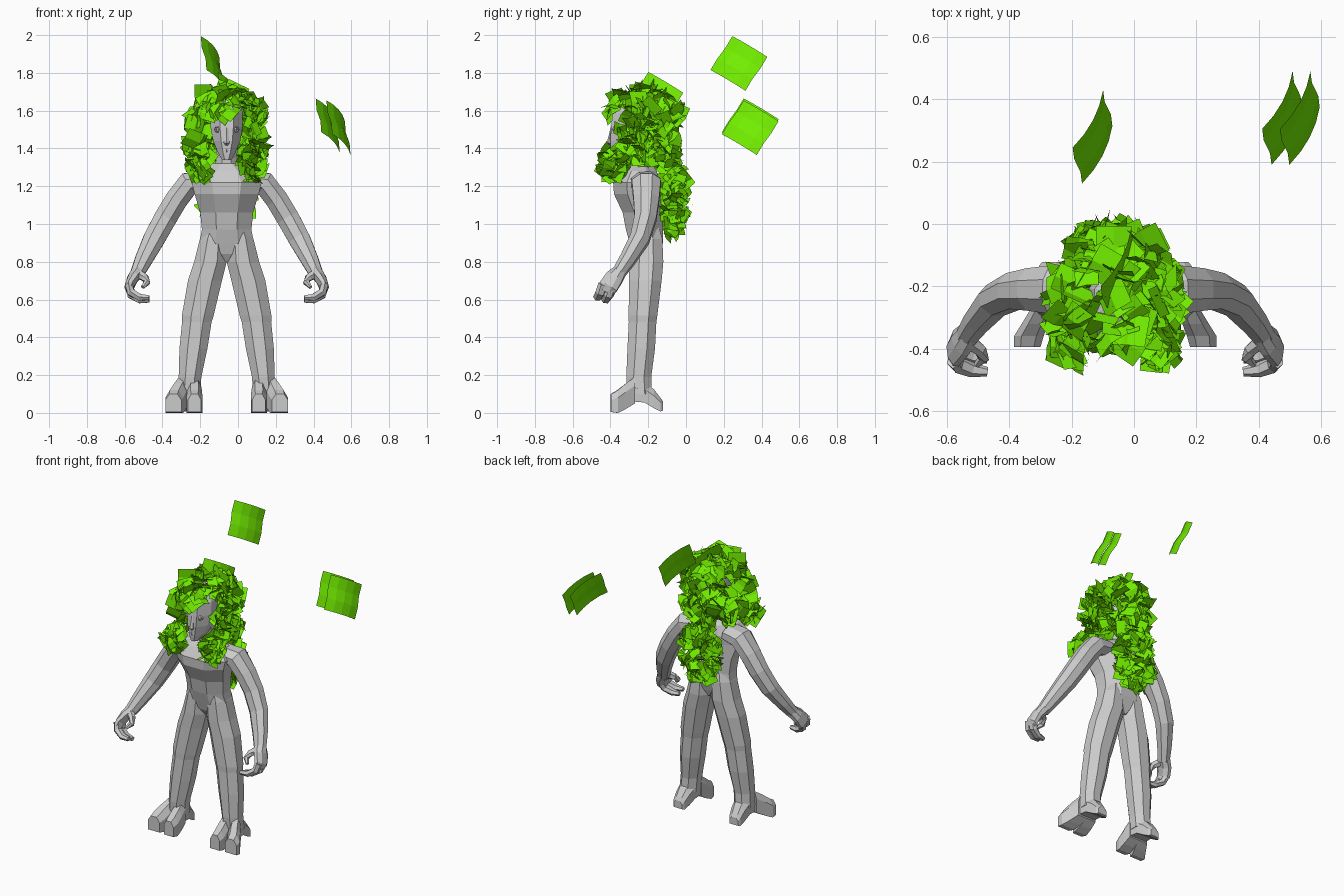
import bpy, bmesh, math, random
from mathutils import Vector

if "Cube" in bpy.data.objects:
    bpy.data.objects.remove(bpy.data.objects["Cube"])

random.seed(7)
CX = -0.06          # figure stands slightly left of the origin

green = bpy.data.materials.new("leaf_green")
green.diffuse_color = (0.17, 0.85, 0.0, 1)
green.use_nodes = True
green.node_tree.nodes["Principled BSDF"].inputs["Base Color"].default_value = green.diffuse_color


def finish(bm, name, mat=None):
    me = bpy.data.meshes.new(name)
    bm.to_mesh(me)
    bm.free()
    ob = bpy.data.objects.new(name, me)
    bpy.context.collection.objects.link(ob)
    if mat:
        me.materials.append(mat)
    return ob


def skin_loops(bm, loops, name):
    """Bridge successive vertex loops, cap both ends and make an object."""
    for l0, l1 in zip(loops, loops[1:]):
        for j in range(len(l0)):
            n = (j + 1) % len(l0)
            bm.faces.new((l0[j], l0[n], l1[n], l1[j]))
    bm.faces.new(loops[0])
    bm.faces.new(loops[-1])
    bmesh.ops.recalc_face_normals(bm, faces=bm.faces)
    return finish(bm, name)


def loft(name, rings, s=1, ref=None, sides=8):
    """Faceted tube through (x, y, z, rx, ry); horizontal rings unless ref is given."""
    bm = bmesh.new()
    pts = [Vector((CX + s * r[0], r[1], r[2])) for r in rings]
    k = 1 / math.cos(math.pi / sides)
    loops = []
    for i, r in enumerate(rings):
        a, b = Vector((1, 0, 0)), Vector((0, 1, 0))
        if ref:
            t = (pts[min(i + 1, len(pts) - 1)] - pts[max(i - 1, 0)]).normalized()
            a = Vector(ref).cross(t).normalized()
            b = t.cross(a)
        angles = [2 * math.pi * (j + 0.5) / sides for j in range(sides)]
        loops.append([bm.verts.new(pts[i] + a * (r[3] * k * math.cos(g)) + b * (r[4] * k * math.sin(g)))
                      for g in angles])
    return skin_loops(bm, loops, name)


def block(name, profile, s):
    """Box-like loft along y: profile rows are (y, x_min, x_max, z_min, z_max)."""
    bm = bmesh.new()
    loops = [[bm.verts.new((CX + s * x, y, z)) for x, z in
              ((x0, z0), (x1, z0), (x1, (z0 + 2 * z1) / 3), (x1 * .75 + x0 * .25, z1),
               (x0 * .75 + x1 * .25, z1), (x0, (z0 + 2 * z1) / 3))]
             for y, x0, x1, z0, z1 in profile]
    return skin_loops(bm, loops, name)


def leaf(bm, c, e1, e2, bulge, nu, nv):
    """Wavy rectangular leaf centred on c, spanned by e1 and e2."""
    n = e1.cross(e2).normalized()
    g = []
    for i in range(nu + 1):
        u = i / nu - 0.5
        row = []
        for j in range(nv + 1):
            v = j / nv - 0.5
            h = bulge * (1 - 4 * u * u) + 0.4 * bulge * math.sin(6 * v)
            row.append(bm.verts.new(c + e1 * u + e2 * v + n * h))
        g.append(row)
    for i in range(nu):
        for j in range(nv):
            bm.faces.new((g[i][j], g[i + 1][j], g[i + 1][j + 1], g[i][j + 1]))


def rand_dir():
    return Vector([random.gauss(0, 1) for _ in range(3)]).normalized()


def foliage(name, centre, radii, count, keep=lambda p: True, big=.115):
    """Clump of small leaves scattered through the shell of an ellipsoid."""
    bm = bmesh.new()
    made = 0
    while made < count:
        d = rand_dir()
        r = random.uniform(0.7, 1.05)
        p = Vector([centre[i] + d[i] * radii[i] * r for i in range(3)])
        if not keep(p):
            continue
        n = (d * .45 + rand_dir()).normalized()
        e1 = n.cross(rand_dir()).normalized()
        size = random.uniform(0.06, big)
        leaf(bm, p, e1 * size, n.cross(e1) * size * random.uniform(0.7, 1), size * 0.12, 2, 2)
        made += 1
    return finish(bm, name, green)


# Torso with hips, waist, chest and sloping shoulders
loft("torso", [(0, -.205, .80, .015, .05), (0, -.21, .84, .07, .07), (0, -.21, .90, .145, .088),
               (0, -.22, .97, .131, .098), (0, -.23, 1.06, .14, .105),
               (0, -.26, 1.16, .17, .122), (0, -.262, 1.22, .185, .122),
               (0, -.25, 1.28, .14, .095), (0, -.245, 1.32, .07, .065)])
loft("neck", [(0, -.24, 1.28, .065, .065), (0, -.25, 1.35, .055, .06), (0, -.26, 1.46, .06, .07)])

# Head, nose, mouth and eyes
loft("head", [(0, -.36, 1.34, .025, .033), (0, -.325, 1.375, .045, .072),
              (0, -.29, 1.44, .072, .11), (0, -.27, 1.51, .085, .127),
              (0, -.26, 1.59, .085, .128), (0, -.25, 1.65, .066, .1), (0, -.25, 1.68, .02, .03)])
loft("nose", [(0, -.394, 1.415, .006, .006), (0, -.4, 1.43, .016, .017),
              (0, -.395, 1.47, .010, .012), (0, -.39, 1.51, .008, .008)], sides=6)
loft("lips", [(0, -.384, 1.378, .012, .012), (0, -.387, 1.389, .02, .013),
              (0, -.389, 1.4, .014, .012)], sides=6)
for s, side in ((-1, "left"), (1, "right")):
    bpy.ops.mesh.primitive_uv_sphere_add(segments=8, ring_count=6, radius=.013,
                                         location=(CX + s * .043, -.376, 1.5))
    bpy.context.object.name = side + "_eye"
    bpy.ops.mesh.primitive_torus_add(major_segments=8, minor_segments=4, major_radius=.018,
                                     minor_radius=.005, location=(CX + s * .043, -.38, 1.5),
                                     rotation=(math.pi / 2, 0, s * .35))
    bpy.context.object.name = side + "_eyelid"
    bpy.context.object.scale = (1.15, .75, 1)

    # Legs
    loft(side + "_leg", [(.2, -.245, .10, .06, .065), (.194, -.25, .19, .06, .066),
                         (.176, -.237, .34, .074, .073), (.158, -.23, .48, .078, .073),
                         (.153, -.228, .515, .084, .076), (.115, -.215, .70, .09, .086),
                         (.086, -.21, .80, .086, .09), (.072, -.21, .92, .07, .085),
                         (.06, -.215, .99, .05, .07)], s)
    # Cloven feet: two splayed toes, arched sole and a heel
    block(side + "_outer_toe", [(-.27, .2, .27, .05, .19), (-.32, .215, .30, .02, .155),
                                (-.36, .23, .325, 0, .12), (-.395, .24, .325, .005, .1)], s)
    block(side + "_inner_toe", [(-.27, .135, .205, .05, .19), (-.32, .13, .21, .02, .155),
                                (-.365, .128, .213, 0, .12), (-.4, .135, .205, .005, .1)], s)
    block(side + "_heel", [(-.28, .14, .26, .06, .17), (-.22, .145, .255, .055, .16),
                           (-.17, .155, .25, .025, .125), (-.135, .165, .245, .008, .08),
                           (-.122, .175, .235, .012, .06)], s)

    # Arms
    loft(side + "_arm", [(.11, -.22, 1.23, .05, .075), (.2, -.21, 1.215, .062, .077),
                         (.265, -.21, 1.13, .06, .068), (.325, -.215, 1.03, .06, .058),
                         (.385, -.245, .92, .057, .052), (.44, -.31, .81, .046, .042),
                         (.475, -.36, .735, .036, .035)], s, ref=(0, 1, 0))
    # Curled hands
    loft(side + "_palm", [(.465, -.345, .755, .036, .034), (.495, -.38, .715, .03, .048),
                          (.515, -.41, .67, .025, .05), (.51, -.425, .645, .02, .045)], s, ref=(0, 1, 0))
    for k, name in enumerate(("front", "rear")):
        dy, dz = k * .042, -k * .014
        loft(f"{side}_{name}_finger", [(.518, -.435 + dy, .68 + dz, .02, .026),
                                       (.505, -.452 + dy, .637 + dz, .02, .024),
                                       (.46, -.468 + dy, .612 + dz, .018, .021),
                                       (.41, -.474 + dy, .61 + dz, .012, .013)], s, ref=(0, 1, 0), sides=6)
    loft(side + "_thumb", [(.475, -.37, .74, .024, .022), (.433, -.405, .715, .019, .019),
                           (.422, -.43, .69, .016, .016), (.445, -.452, .665, .009, .009)],
         s, ref=(0, 1, 0), sides=6)

    # Leafy locks either side of the face
    foliage(side + "_lock", (CX + s * .135, -.375, 1.32), (.06, .065, .08), 42, big=.1,
            keep=lambda p: abs(p.x - CX) > .08)
    foliage(side + "_nape", (CX + s * .13, -.2, 1.4), (.06, .1, .08), 38)
    foliage(side + "_temple", (CX + s * .155, -.29, 1.5), (.05, .06, .1), 16)

# Leafy crown leaving the face open, nape filler and a mane down the back
foliage("crown", (CX, -.23, 1.55), (.18, .19, .175), 200,
        lambda p: p.z > 1.38 and not (p.y < -.28 and p.z < 1.58), .125)
foliage("nape_filler", (CX, -.1, 1.37), (.11, .06, .07), 28)
foliage("mane", (CX, -.065, 1.13), (.125, .06, .205), 140, big=.095)

# Large loose leaves: one shape repeated at offsets
for i, off in enumerate([(0, 0, 0), (.608, .06, -.33), (.665, .06, -.34), (.09, -.445, -.19)]):
    bm = bmesh.new()
    leaf(bm, Vector((-.133, .28, 1.85)) + Vector(off),
         Vector((.0975, .185, -.11)), Vector((.028, -.115, -.18)), -.018, 4, 3)
    finish(bm, f"large_leaf_{i + 1}", green)
